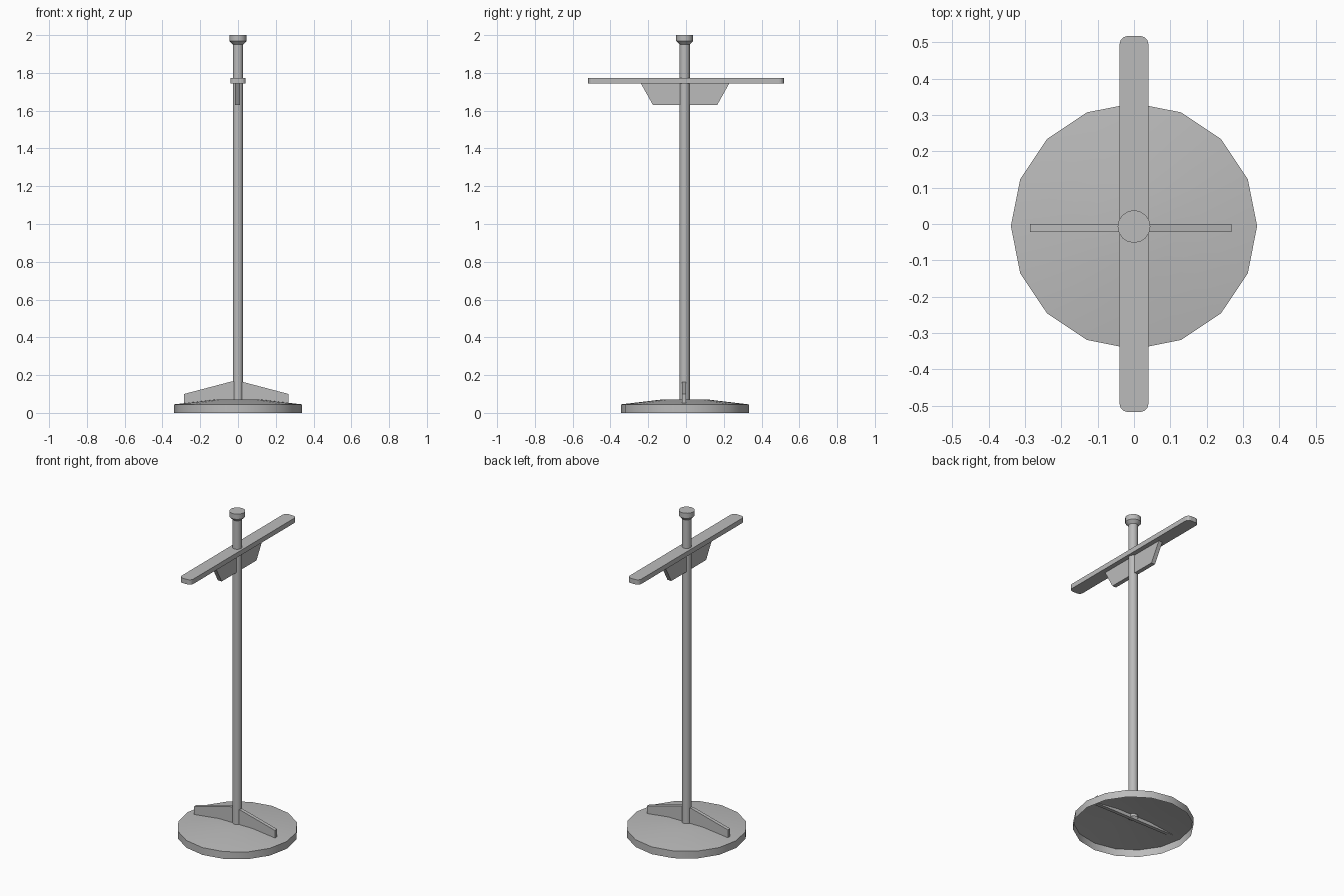
import bpy, bmesh, math

cube = bpy.data.objects.get("Cube")
if cube:
    bpy.data.objects.remove(cube, do_unlink=True)

grey = bpy.data.materials.new("plain grey")
grey.use_nodes = True
GREY = (0.5, 0.5, 0.5, 1)
grey.diffuse_color = GREY
grey.node_tree.nodes["Principled BSDF"].inputs["Base Color"].default_value = GREY


def finish(name, bm, location, smooth_angle=None):
    """Turn a bmesh into a named grey object."""
    mesh = bpy.data.meshes.new(name)
    bm.to_mesh(mesh)
    bm.free()
    mesh.materials.append(grey)
    obj = bpy.data.objects.new(name, mesh)
    obj.location = location
    bpy.context.collection.objects.link(obj)
    if smooth_angle:
        bpy.ops.object.select_all(action='DESELECT')
        obj.select_set(True)
        bpy.context.view_layer.objects.active = obj
        bpy.ops.object.shade_smooth_by_angle(angle=math.radians(smooth_angle))
    return obj


def lathe(name, profile, sides, location):
    """Revolve (radius, height) points, bottom to top, and close the top."""
    bm = bmesh.new()
    rings = []
    for r, z in profile:
        rings.append([bm.verts.new((r * math.cos(math.tau * i / sides),
                                    r * math.sin(math.tau * i / sides), z))
                      for i in range(sides)])
    for low, high in zip(rings, rings[1:]):
        for i in range(sides):
            j = (i + 1) % sides
            bm.faces.new((low[i], low[j], high[j], high[i]))
    bm.faces.new(rings[-1])
    return finish(name, bm, location, 30)


def plate(name, outline, thickness, place, location, corner=0):
    """Extrude a flat outline; place(u, v, w) maps it to x, y, z."""
    bm = bmesh.new()
    face = bm.faces.new([bm.verts.new((u, v, -thickness / 2)) for u, v in outline])
    if corner:
        bmesh.ops.bevel(bm, geom=bm.verts[:], offset=corner, segments=3,
                        profile=0.5, affect='VERTICES')
        face = bm.faces[:][0]
    extruded = bmesh.ops.extrude_face_region(bm, geom=[face], use_keep_orig=True)
    for v in extruded["geom"]:
        if isinstance(v, bmesh.types.BMVert):
            v.co.z += thickness
    for v in bm.verts:
        v.co = place(*v.co)
    bmesh.ops.recalc_face_normals(bm, faces=bm.faces[:])
    return finish(name, bm, location)


# Hollow base with a low domed top
lathe("base", [(0.339, 0), (0.339, 0.045), (0.12, 0.071)], 16, (0, -0.006, 0))

# Pole with a flared knob on top
lathe("pole", [(0.027, 0.055), (0.027, 1.95), (0.045, 1.968), (0.045, 2)],
      16, (0, -0.007, 0))

# Sloping rib across the base
plate("base_rib",
      [(-0.277, 0.05), (0.277, 0.05), (0.277, 0.1),
       (0.03, 0.165), (-0.03, 0.165), (-0.277, 0.1)],
      0.022, lambda u, v, w: (u, w, v), (-0.009, -0.011, 0))

# Cross arm with rounded corners
plate("cross_arm",
      [(-0.04, -0.518), (0.04, -0.518), (0.04, 0.518), (-0.04, 0.518)],
      0.03, lambda u, v, w: (u, v, w), (0, 0, 1.759), corner=0.024)

# Tapered bracket under the arm
plate("arm_bracket",
      [(-0.17, 1.63), (0.17, 1.63), (0.235, 1.746), (-0.235, 1.746)],
      0.026, lambda u, v, w: (w, u, v), (-0.002, -0.005, 0))
